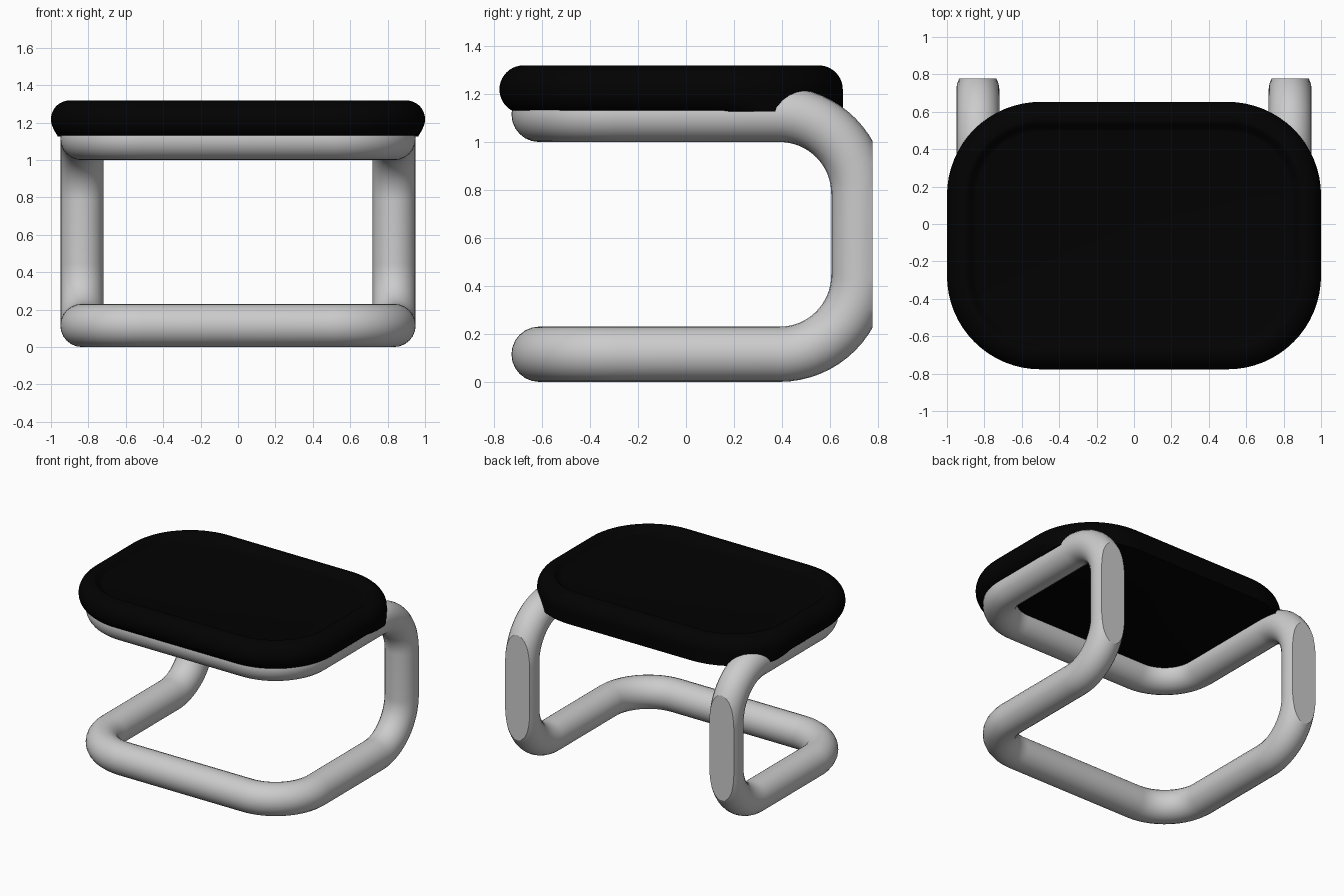
import bpy, bmesh, math
from mathutils import Vector

if "Cube" in bpy.data.objects:
    bpy.data.objects.remove(bpy.data.objects["Cube"])


def fillet(corners, radius, steps=16):
    """Round every right-angled corner of a closed 3D polyline."""
    pts = []
    n = len(corners)
    for i, c in enumerate(corners):
        p = Vector(c)
        u = (Vector(corners[i - 1]) - p).normalized() * radius
        v = (Vector(corners[(i + 1) % n]) - p).normalized() * radius
        for k in range(steps + 1):
            t = math.pi / 2 * k / steps
            pts.append(p + u + v - v * math.cos(t) - u * math.sin(t))
    return pts


def finish(obj, angle):
    bpy.ops.object.select_all(action='DESELECT')
    obj.select_set(True)
    bpy.context.view_layer.objects.active = obj
    bpy.ops.object.shade_smooth_by_angle(angle=math.radians(angle))


# Tubular frame: one closed loop of bent pipe
R = 0.115
A, YF, YB, Z0, Z1 = 0.835, -0.612, 0.72, 0.115, 1.114
loop = fillet([(A, YF, Z0), (-A, YF, Z0), (-A, YB, Z0), (-A, YB, Z1),
               (-A, YF, Z1), (A, YF, Z1), (A, YB, Z1), (A, YB, Z0)], 0.33)
curve = bpy.data.curves.new("tube_frame", 'CURVE')
curve.dimensions = '3D'
curve.bevel_depth = R
curve.bevel_resolution = 10
spline = curve.splines.new('POLY')
spline.points.add(len(loop) - 1)
for sp, p in zip(spline.points, loop):
    sp.co = (*p, 1)
spline.use_cyclic_u = True
frame = bpy.data.objects.new("tube_frame", curve)
bpy.context.collection.objects.link(frame)
frame.select_set(True)
bpy.context.view_layer.objects.active = frame
bpy.ops.object.convert(target='MESH')
frame = bpy.context.object

# Flat cut on the back of both uprights
bm = bmesh.new()
bm.from_mesh(frame.data)
bmesh.ops.remove_doubles(bm, verts=bm.verts, dist=0.0005)
bmesh.ops.bisect_plane(bm, geom=bm.verts[:] + bm.edges[:] + bm.faces[:],
                       plane_co=(0, 0.777, 0), plane_no=(0, 1, 0), clear_outer=True)
bmesh.ops.holes_fill(bm, edges=[e for e in bm.edges if e.is_boundary])
bmesh.ops.recalc_face_normals(bm, faces=bm.faces)
bm.to_mesh(frame.data)
bm.free()
finish(frame, 25)

# Seat cushion: rolled rim, shallow dished top, lower roll fading out at the back
Y0, Y1, ZC, E, DIP = -0.777, 0.653, 1.218, 0.1, 0.04


def outline(d, z):
    return fillet([(1 - d, Y0 + d, z), (1 - d, Y1 - d, z),
                   (-1 + d, Y1 - d, z), (-1 + d, Y0 + d, z)], 0.5 - d)


bm = bmesh.new()
rings = []
for j in range(-10, 11):
    t = math.radians(66 if j < 0 else 90) * j / 10
    z = ZC + E * math.sin(t)
    ring = outline(E * (1 - math.cos(t)), z)
    if j < 0:
        full = outline(0, z)
        for i, (p, q) in enumerate(zip(ring, full)):
            f = min(max((q.y - 0.15) / 0.2, 0), 1)
            ring[i] = p.lerp(q, f)
    rings.append(ring)
for k in range(1, 9):   # soft step down into the dish
    f = k / 8
    rings.append(outline(E + 0.06 * f, ZC + E - DIP * f * f * (3 - 2 * f)))
rings = [[bm.verts.new(p) for p in ring] for ring in rings]
for a, b in zip(rings, rings[1:]):
    for i in range(len(a)):
        k = (i + 1) % len(a)
        bm.faces.new((a[i], a[k], b[k], b[i]))
bm.faces.new(rings[0][::-1])
bm.faces.new(rings[-1])
bmesh.ops.recalc_face_normals(bm, faces=bm.faces)
mesh = bpy.data.meshes.new("seat")
bm.to_mesh(mesh)
bm.free()
seat = bpy.data.objects.new("seat", mesh)
bpy.context.collection.objects.link(seat)
black = bpy.data.materials.new("black")
black.diffuse_color = (0.0005, 0.0005, 0.0005, 1)
black.use_nodes = True
black.node_tree.nodes["Principled BSDF"].inputs["Base Color"].default_value = black.diffuse_color
mesh.materials.append(black)
finish(seat, 40)
